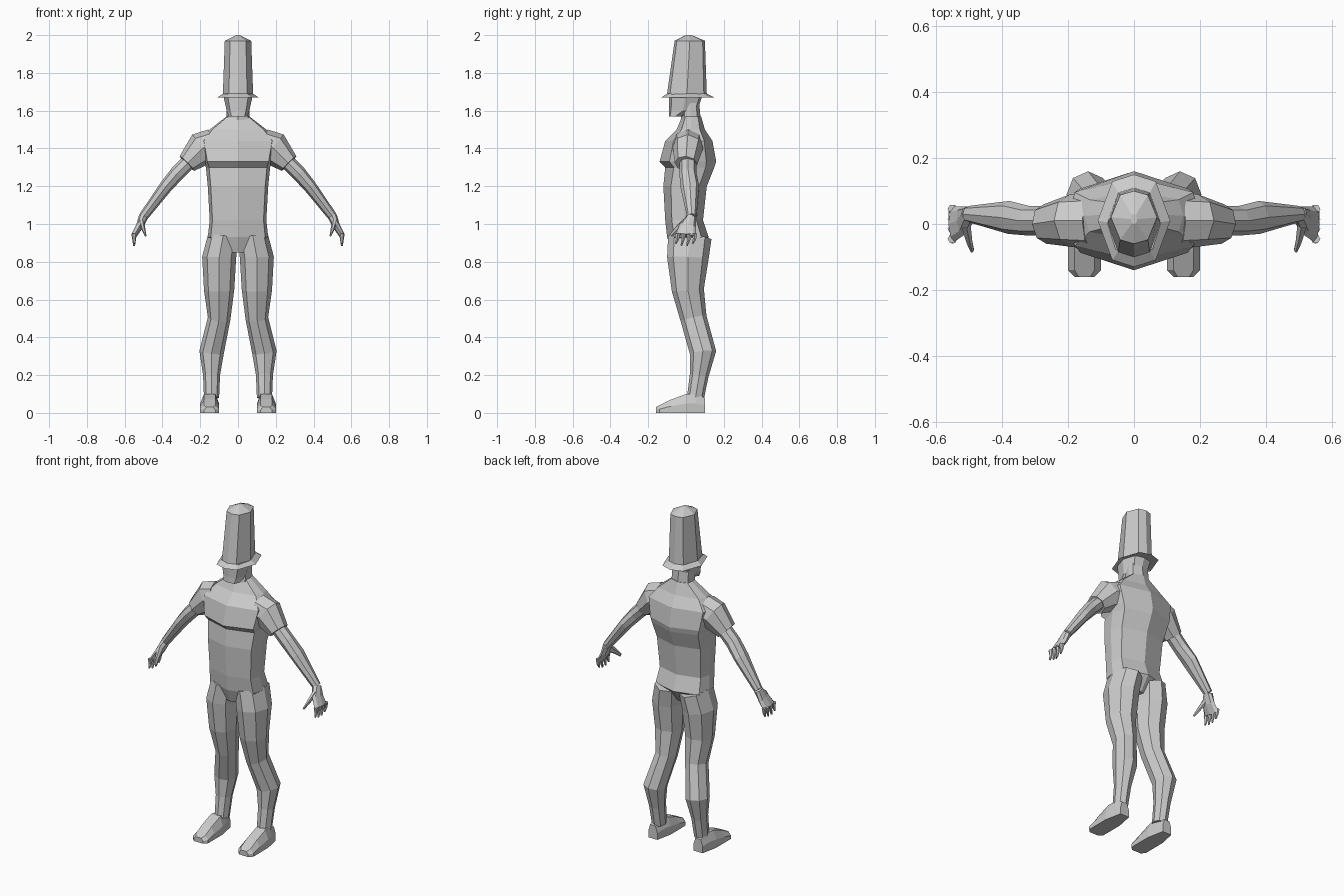
import bpy
import bmesh
import math
from mathutils import Vector

default_cube = bpy.data.objects.get("Cube")
if default_cube:
    bpy.data.objects.remove(default_cube, do_unlink=True)

grey = bpy.data.materials.new("light_grey")
grey.use_nodes = True
colour = (.6, .6, .6, 1)
grey.diffuse_color = colour
grey.node_tree.nodes["Principled BSDF"].inputs["Base Color"].default_value = colour


def loft(name, rings, side=1):
    """Skin a stack of equal rings into a closed, flat shaded part."""
    bm = bmesh.new()
    loops = [[bm.verts.new((x * side, y, z)) for x, y, z in ring] for ring in rings]
    for lower, upper in zip(loops, loops[1:]):
        for i in range(len(lower)):
            bm.faces.new((lower[i - 1], lower[i], upper[i], upper[i - 1]))
    bm.faces.new(loops[0])
    bm.faces.new(loops[-1])
    bmesh.ops.recalc_face_normals(bm, faces=bm.faces)
    mesh = bpy.data.meshes.new(name)
    bm.to_mesh(mesh)
    bm.free()
    mesh.materials.append(grey)
    part = bpy.data.objects.new(name, mesh)
    bpy.context.collection.objects.link(part)


def pair(name, rings):
    """Build a part on the left and its mirror image on the right."""
    loft("left_" + name, rings)
    loft("right_" + name, rings, side=-1)


def body(name, sections, corner_width=.9, corner_depth=.65):
    """Symmetric eight-sided part from (height, half width, front, back)."""
    rings = []
    for z, width, front, back in sections:
        middle = (front + back) / 2
        depth = (back - front) / 2
        corner_x = width * corner_width
        corner_y = depth * corner_depth
        outline = [(0, -depth), (corner_x, -corner_y), (width, 0), (corner_x, corner_y),
                   (0, depth), (-corner_x, corner_y), (-width, 0), (-corner_x, -corner_y)]
        rings.append([(x, middle + y, z) for x, y in outline])
    loft(name, rings)


def limb(name, stations, sides=8):
    """Mirrored oval tube through (x, y, z, width, depth) stations."""
    centres = [Vector(station[:3]) for station in stations]
    last = len(centres) - 1
    rings = []
    for i, (centre, station) in enumerate(zip(centres, stations)):
        width, depth = station[3:]
        direction = (centres[min(i + 1, last)] - centres[max(i - 1, 0)]).normalized()
        across = Vector((0, 1, 0)).cross(direction).normalized()
        along = direction.cross(across)
        ring = []
        for k in range(sides):
            angle = math.tau * k / sides
            ring.append(centre + across * math.cos(angle) * width / 2
                        + along * math.sin(angle) * depth / 2)
        rings.append(ring)
    pair(name, rings)


# Torso, from the crotch to the collar
body("torso", [
    (.85, .09, -.07, .06),
    (.93, .16, -.1, .12),
    (1.02, .15, -.11, .09),
    (1.2, .16, -.12, .11),
    (1.3, .17, -.11, .15),
    (1.33, .18, -.14, .16),
    (1.44, .2, -.11, .14),
    (1.5, .15, -.05, .1),
    (1.57, .06, -.02, .08),
])

# Neck and head
body("neck", [(1.53, .06, -.03, .08), (1.64, .06, -.02, .07)])
body("head", [
    (1.57, .05, -.09, -.02),
    (1.6, .06, -.09, .06),
    (1.69, .08, -.09, .09),
], corner_width=.7, corner_depth=.85)

# Tall hat with a thin flared brim and a shallow peak
body("hat", [
    (1.68, .07, -.08, .08),
    (1.67, .11, -.13, .15),
    (1.69, .08, -.1, .11),
    (1.97, .07, -.06, .1),
    (2, .01, 0, .03),
], corner_width=.6, corner_depth=.85)

# Legs, from the hip to the ankle
limb("leg", [
    (.08, .02, .93, .16, .23),
    (.1, .01, .82, .18, .22),
    (.1, .01, .65, .16, .17),
    (.1, .04, .5, .12, .14),
    (.14, .09, .32, .13, .14),
    (.14, .07, .2, .09, .1),
    (.14, .05, .08, .08, .09),
])

# Feet, lofted from heel to toe as (y, half width, top)
foot_outline = [(-1, 0), (1, 0), (1, .5), (.6, 1), (-.6, 1), (-1, .5)]
foot_sections = [(.1, .03, .08), (.05, .04, .1), (0, .05, .1),
                 (-.08, .05, .07), (-.14, .05, .04), (-.16, .03, .03)]
pair("foot", [[(.15 + side * width, y, height * top) for side, height in foot_outline]
              for y, width, top in foot_sections])

# Short sleeves and bare arms
limb("sleeve", [
    (.13, .01, 1.42, .17, .17),
    (.19, .01, 1.4, .18, .16),
    (.27, 0, 1.32, .11, .12),
])
limb("arm", [
    (.25, .01, 1.34, .08, .09),
    (.32, .01, 1.27, .08, .09),
    (.38, .02, 1.2, .07, .1),
    (.5, .03, 1.04, .05, .05),
])

# Hands: palm, four fingers and a thumb
limb("palm", [
    (.5, .03, 1.04, .05, .05),
    (.52, .01, .99, .04, .09),
    (.55, 0, .94, .03, .11),
])
for i, finger in enumerate(("index", "middle", "ring", "little")):
    y = (i - 1.5) * .03
    tip = .88 + abs(i - 1.5) * .01
    limb(finger + "_finger", [
        (.55, y, .95, .03, .03),
        (.55, y, .92, .02, .02),
        (.55, y - .01, tip, .01, .01),
    ], sides=6)
limb("thumb", [
    (.51, 0, 1.01, .03, .05),
    (.5, -.05, .97, .02, .03),
    (.49, -.08, .94, .01, .02),
], sides=6)
